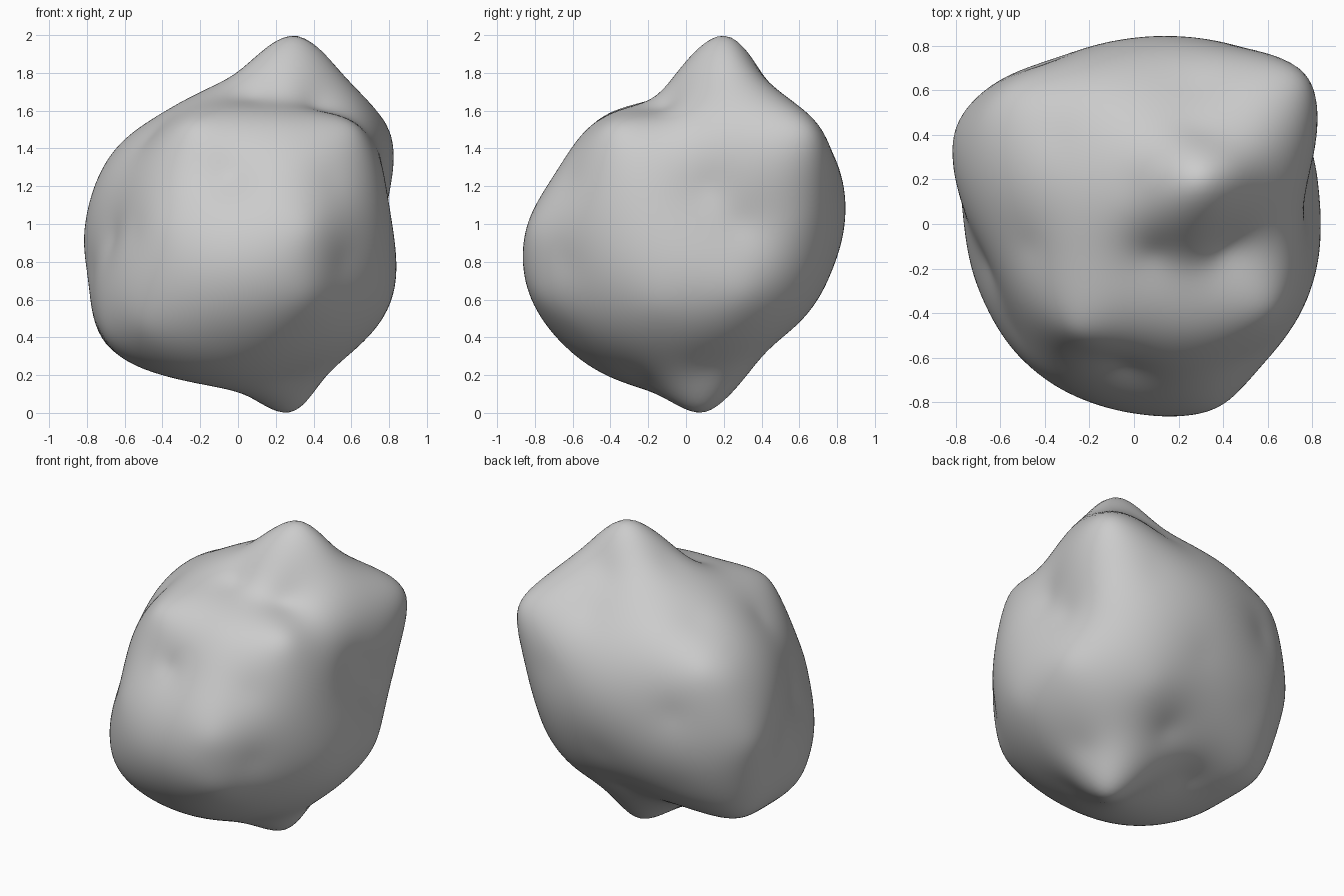
import bpy, bmesh, math
from mathutils import Vector

cube = bpy.data.objects.get("Cube")
if cube:
    bpy.data.objects.remove(cube, do_unlink=True)

CENTRE = Vector((0, 0, 1))

# Landmarks on the lump: peaks, corners, shoulders and hollows
LANDMARKS = [
    # upper peak and shoulders
    (.28, .19, 2), (.02, .19, 1.82), (.1, -.12, 1.69), (.42, -.1, 1.63), (.3, .42, 1.77),
    (.45, .22, 1.91), (-.35, .4, 1.58), (.25, -.49, 1.53), (-.25, -.48, 1.52), (.61, -.38, 1.52),
    (.3, .62, 1.57), (-.2, .6, 1.55),
    # front
    (.37, -.82, .97), (-.1, -.83, .78), (-.05, -.63, 1.25), (-.38, -.67, .98), (.5, -.61, 1.24),
    (-.1, -.66, .38), (.37, -.77, .62), (.34, -.62, .43), (.55, -.64, .8), (-.54, -.47, .95),
    (-.5, -.56, .46),
    # side on +x
    (.73, -.43, 1.0), (.79, -.15, .58), (.79, .31, .63), (.76, .12, 1.2), (.76, .66, 1.49),
    (.73, .6, 1.0), (.77, .3, 1.0),
    # side on -x
    (-.8, .43, .9), (-.77, .1, .75), (-.66, -.18, .92), (-.66, .5, 1.33), (-.47, -.1, 1.46),
    (-.69, -.2, .4), (-.65, .35, .35), (-.55, .6, 1.38),
    # back
    (.1, .84, 1.15), (-.4, .72, 1.1), (.5, .79, 1.2), (.1, .77, .75), (.36, .61, .5),
    (-.4, .64, .6), (.12, .44, .36),
    # lower spike and underside
    (.27, .09, 0), (.02, .07, .12), (.3, -.2, .17), (.47, .12, .22), (-.25, .2, .27),
]


def kernel(a, b):
    return math.sqrt((a - b).length_squared + .012)


def solve(rows):
    """Gaussian elimination on an augmented matrix."""
    n = len(rows)
    for i in range(n):
        p = max(range(i, n), key=lambda r: abs(rows[r][i]))
        rows[i], rows[p] = rows[p], rows[i]
        for r in range(i + 1, n):
            f = rows[r][i] / rows[i][i]
            for c in range(i, n + 1):
                rows[r][c] -= f * rows[i][c]
    x = [0.0] * n
    for i in reversed(range(n)):
        x[i] = (rows[i][n] - sum(rows[i][c] * x[c] for c in range(i + 1, n))) / rows[i][i]
    return x


# Smooth radius over all directions, passing close to every landmark
offsets = [Vector(p) - CENTRE for p in LANDMARKS]
dirs = [o.normalized() for o in offsets]
rows = []
for i, d in enumerate(dirs):
    row = [kernel(d, e) - (.003 if i == j else 0) for j, e in enumerate(dirs)]
    rows.append(row + [1.0, offsets[i].length])
rows.append([1.0] * len(dirs) + [0.0, 0.0])
weights = solve(rows)

# Lump: a fine ball pushed out to that radius
bm = bmesh.new()
bmesh.ops.create_icosphere(bm, subdivisions=6, radius=1)
for v in bm.verts:
    d = v.co.normalized()
    v.co = CENTRE + d * (weights[-1] + sum(w * kernel(d, e) for w, e in zip(weights, dirs)))
for f in bm.faces:
    f.smooth = True

mesh = bpy.data.meshes.new("rock_lump")
bm.to_mesh(mesh)
bm.free()
rock = bpy.data.objects.new("rock_lump", mesh)
bpy.context.collection.objects.link(rock)

# Plain grey
grey = bpy.data.materials.new("light_grey")
grey.use_nodes = True
colour = (.6, .6, .6, 1)
grey.diffuse_color = colour
grey.node_tree.nodes["Principled BSDF"].inputs["Base Color"].default_value = colour
mesh.materials.append(grey)
